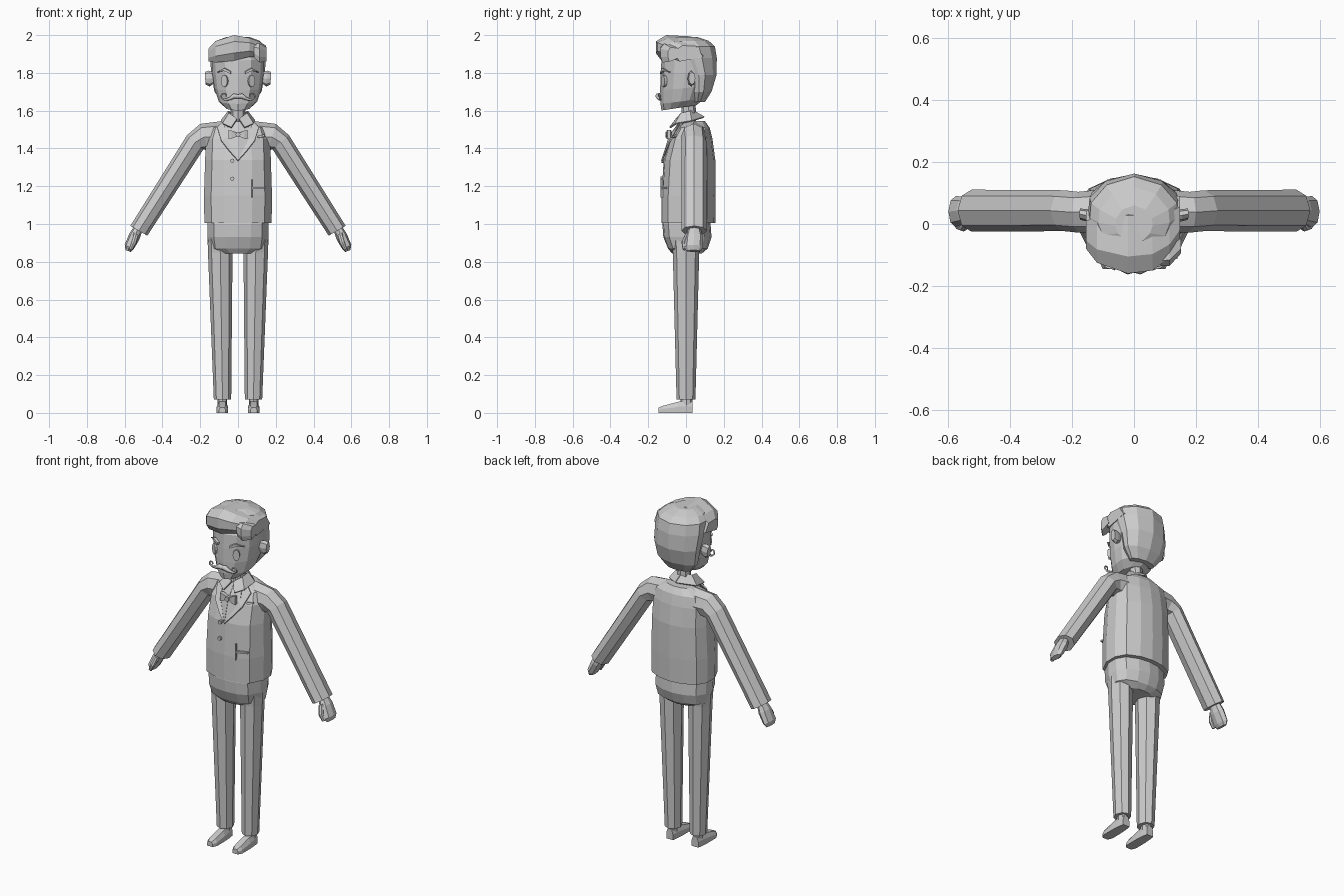
import bpy, bmesh, math
from mathutils import Vector

# ---------- helpers ----------
def mesh_object(name, verts, faces, mirror=False, thickness=0):
    bm = bmesh.new()
    vs = [bm.verts.new(v) for v in verts]
    for f in faces:
        bm.faces.new([vs[i] for i in f])
    bmesh.ops.recalc_face_normals(bm, faces=bm.faces)
    me = bpy.data.meshes.new(name)
    bm.to_mesh(me)
    bm.free()
    ob = bpy.data.objects.new(name, me)
    bpy.context.collection.objects.link(ob)
    if thickness:
        s = ob.modifiers.new("thickness", 'SOLIDIFY')
        s.thickness, s.offset = thickness, 0
    if mirror:
        ob.modifiers.new("mirror", 'MIRROR').use_mirror_merge = False
    return ob

def loft(name, rings, mirror=False):
    n = len(rings[0])
    verts = [p for r in rings for p in r]
    faces = [(k*n+i, k*n+(i+1) % n, (k+1)*n+(i+1) % n, (k+1)*n+i)
             for k in range(len(rings)-1) for i in range(n)]
    faces += [tuple(range(n)), tuple(range(len(verts)-n, len(verts)))]
    return mesh_object(name, verts, faces, mirror)

def full(half):
    # complete a half outline (front to back) with its mirror image
    return half + [(-x, y) for x, y in half[-2:0:-1]]

def stack(name, profile, rows, mirror=False, cx=0, slope=0):
    # rows: z, half width, front y, back y, optional centre x
    rings = []
    for z, w, f, b, *c in rows:
        x0 = c[0] if c else cx
        m, h = (f+b)/2, (b-f)/2
        rings.append([(x0+px*w, m+py*h, z+slope*py) for px, py in profile])
    return loft(name, rings, mirror)

OCT = [(math.sin(i*math.pi/4), -math.cos(i*math.pi/4)) for i in range(8)]

def limb(name, rows):
    # rows: outer x, z, inner x, z, centre y, half depth
    rings = []
    for ox, oz, ix, iz, y, d in rows:
        o, i = Vector((ox, y, oz)), Vector((ix, y, iz))
        rings.append([(o+i)/2 + (o-i)/2*a + Vector((0, b*d, 0)) for a, b in OCT])
    return loft(name, rings, True)

def disc(name, loc, rx, rz, depth, turn=0, mirror=False, n=12):
    rings = []
    for d in (-depth/2, depth/2):
        ring = []
        for i in range(n):
            a = 2*math.pi*i/n
            u = rx*math.cos(a)
            ring.append((loc[0]+u*math.cos(turn)-d*math.sin(turn),
                         loc[1]+u*math.sin(turn)+d*math.cos(turn),
                         loc[2]+rz*math.sin(a)))
        rings.append(ring)
    return loft(name, rings, mirror)

# ---------- body ----------
TORSO = full([(0, -1), (.42, -.95), (.79, -.75), (1, -.2), (1, .3), (.82, .7), (.42, .93), (0, 1)])
stack("jacket", TORSO, [
    (1.005, .178, -.13, .155), (1.15, .18, -.13, .157), (1.34, .174, -.118, .155),
    (1.45, .17, -.085, .14), (1.51, .15, -.045, .125), (1.545, .08, 0, .10)])
limb("sleeve", [
    (.06, 1.548, .08, 1.38, .045, .07), (.20, 1.53, .16, 1.39, .038, .066),
    (.27, 1.47, .183, 1.395, .043, .066), (.57, .99, .48, .938, .043, .068)])
limb("hand", [
    (.545, .995, .505, .97, .045, .03), (.575, .95, .522, .918, .043, .046),
    (.60, .89, .553, .866, .04, .05), (.595, .862, .568, .852, .04, .038)])
limb("thumb", [
    (.552, .955, .525, .94, .01, .014), (.565, .91, .538, .896, -.01, .014),
    (.578, .87, .56, .86, -.008, .01)])

# trousers
stack("trouser_seat", TORSO, [
    (1.04, .155, -.115, .125), (1.0, .162, -.125, .13), (.93, .162, -.12, .135),
    (.87, .152, -.095, .115), (.845, .10, -.075, .085)])
stack("trouser_leg", OCT, [
    (.95, .064, -.08, .085, .098), (.85, .065, -.07, .07, .094), (.07, .046, -.05, .05, .082)], True)
stack("ankle", OCT, [(.13, .026, -.03, .035), (.04, .026, -.03, .033)], True, .083)
SHOE = [(-1, 0), (1, 0), (1, .55), (.6, 1), (-.6, 1), (-1, .55)]
loft("shoe", [[(.083+px*w, y, pz*h) for px, pz in SHOE] for y, w, h in
              [(.035, .022, .06), (0, .027, .065), (-.045, .03, .058), (-.12, .03, .038), (-.145, .018, .028)]], True)

# ---------- neck, collar and jacket front ----------
stack("neck", OCT, [(1.50, .036, -.02, .055), (1.67, .036, -.025, .05)])
mesh_object("collar", [(0, .035, 1.60), (0, .095, 1.565), (.05, .02, 1.595), (.088, .03, 1.545),
                       (.045, -.025, 1.585), (.08, -.055, 1.53), (.005, -.05, 1.555), (.035, -.085, 1.51)],
            [(0, 1, 3, 2), (2, 3, 5, 4), (4, 5, 7, 6)], True, .01)
mesh_object("lapel", [(.075, -.02, 1.545), (.11, -.035, 1.51), (.088, -.085, 1.44), (.045, -.112, 1.385),
                      (0, -.128, 1.335), (.06, -.075, 1.455)],
            [(0, 1, 2, 5), (5, 2, 3, 4)], True, .008)
mesh_object("shirt_front", [(0, -.125, 1.34), (.065, -.072, 1.46), (.05, -.03, 1.54), (0, -.035, 1.54),
                            (0, -.09, 1.46)], [(0, 1, 4), (4, 1, 2, 3)], True, .006)
loft("bow_wing", [[(x, -.09+sy*d, 1.473+sz*h) for sy, sz in ((-1, -1), (1, -1), (1, 1), (-1, 1))]
                  for x, d, h in ((.008, .008, .01), (.035, .013, .022), (.05, .008, .024))], True)
disc("bow_knot", (0, -.093, 1.473), .013, .014, .03, n=8)
for i, (y, z) in enumerate(((-.122, 1.335), (-.127, 1.24))):
    disc(f"button_{i+1}", (-.03, y, z), .011, .011, .016, n=8)
# pocket trims on one side
mesh_object("side_pocket", [(.072, -.128, 1.235), (.078, -.127, 1.235), (.078, -.127, 1.14), (.072, -.128, 1.14),
                            (.14, -.105, 1.185), (.14, -.105, 1.195), (.078, -.127, 1.195), (.078, -.127, 1.185)],
            [(0, 1, 2, 3), (4, 5, 6, 7)], False, .012)
mesh_object("breast_pocket", [(.105, -.068, 1.455), (.14, -.055, 1.462), (.14, -.052, 1.473), (.105, -.065, 1.466)],
            [(0, 1, 2, 3)], False, .01)

# ---------- head ----------
HEAD = full([(0, -1), (.5, -.86), (.87, -.5), (1, -.1), (.97, .3), (.62, .78), (0, 1)])
stack("head", HEAD, [
    (1.615, .065, -.13, .055), (1.65, .102, -.135, .10), (1.72, .125, -.137, .135),
    (1.80, .136, -.135, .15), (1.88, .14, -.13, .15), (1.95, .11, -.09, .12)], slope=.014)
stack("hair_back", HEAD, [
    (1.645, .08, .03, .10), (1.70, .125, .015, .135), (1.79, .141, -.01, .162), (1.88, .148, -.06, .163),
    (1.94, .143, -.09, .153), (1.97, .115, -.09, .12), (1.99, .06, -.06, .06)])

def swoop(name, rows):
    # sweeps a six sided lock across the head; rows: x, front, back, low, high
    sec = [(.12, 0), (0, .3), (0, .75), (.22, 1), (.75, .95), (1, .3)]
    loft(name, [[(x, f+(b-f)*u, lo+(hi-lo)*v) for u, v in sec] for x, f, b, lo, hi in rows])

swoop("quiff", [
    (-.155, -.08, .04, 1.86, 1.93), (-.12, -.125, .07, 1.855, 1.968), (-.02, -.16, .09, 1.865, 2.0),
    (.06, -.15, .09, 1.885, 1.985), (.115, -.11, .09, 1.88, 1.965), (.148, -.05, .09, 1.86, 1.945)])
swoop("hair_tuft", [
    (.085, -.135, -.06, 1.88, 1.955), (.115, -.135, -.05, 1.855, 1.955), (.152, -.095, -.03, 1.86, 1.935)])

# ears
limb("ear", [(.125, 1.80, .125, 1.745, .026, .016), (.155, 1.812, .15, 1.728, .028, .02),
             (.176, 1.805, .172, 1.738, .032, .018)])

# ---------- face ----------
disc("eye", (.069, -.114, 1.757), .019, .032, .02, .5, True)
mesh_object("eyebrow", [(.038, -.129, 1.795), (.038, -.129, 1.808), (.07, -.12, 1.825), (.07, -.12, 1.81),
                        (.105, -.088, 1.807), (.105, -.088, 1.802)],
            [(0, 1, 2, 3), (3, 2, 5, 4)], True, .016)

# curled moustache
path = [(0, -.145, 1.675, 1), (.02, -.148, 1.678, 1.25), (.042, -.142, 1.664, .8), (.065, -.135, 1.658, .5)]
for k in range(7):
    a = math.radians(-80 + k*45)
    r = .019 - k*.0015
    path.append((.073+r*math.cos(a), -.135-.002*k, 1.678+r*math.sin(a), .42-.03*k))
cu = bpy.data.curves.new("moustache", 'CURVE')
cu.dimensions, cu.bevel_depth, cu.bevel_resolution, cu.use_fill_caps = '3D', .012, 1, True
for s in (1, -1):
    sp = cu.splines.new('POLY')
    sp.points.add(len(path)-1)
    for p, (x, y, z, r) in zip(sp.points, path):
        p.co, p.radius = (s*x, y, z, 1), r
bpy.context.collection.objects.link(bpy.data.objects.new("moustache", cu))
